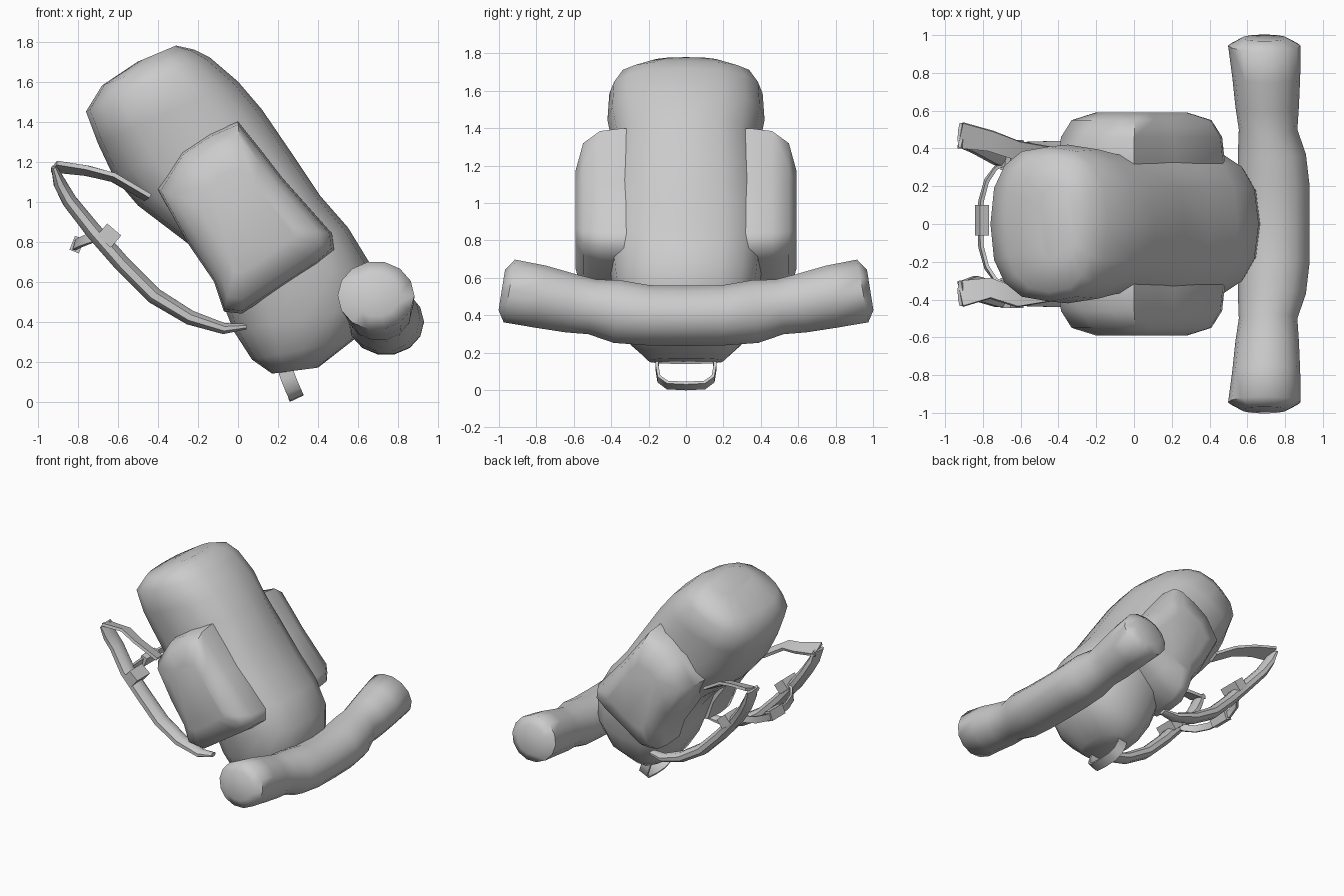
import bpy, bmesh, math
from mathutils import Vector

if "Cube" in bpy.data.objects:
    bpy.data.objects.remove(bpy.data.objects["Cube"])

fabric = bpy.data.materials.new("grey fabric")
fabric.diffuse_color = (0.6, 0.6, 0.6, 1)
fabric.use_nodes = True
fabric.node_tree.nodes["Principled BSDF"].inputs["Base Color"].default_value = fabric.diffuse_color


def loft(name, rings, closed=False, angle=60):
    """Skin a list of equal-length point rings."""
    bm = bmesh.new()
    vr = [[bm.verts.new(p) for p in r] for r in rings]
    n = len(vr[0])
    pairs = list(zip(vr, vr[1:])) + ([(vr[-1], vr[0])] if closed else [])
    for a, b in pairs:
        for i in range(n):
            j = (i + 1) % n
            bm.faces.new((a[i], a[j], b[j], b[i]))
    if not closed:
        bm.faces.new(vr[0])
        bm.faces.new(vr[-1])
    bmesh.ops.recalc_face_normals(bm, faces=bm.faces)
    me = bpy.data.meshes.new(name)
    bm.to_mesh(me)
    bm.free()
    me.materials.append(fabric)
    ob = bpy.data.objects.new(name, me)
    bpy.context.collection.objects.link(ob)
    bpy.ops.object.select_all(action='DESELECT')
    ob.select_set(True)
    bpy.context.view_layer.objects.active = ob
    bpy.ops.object.shade_smooth_by_angle(angle=math.radians(angle))
    return ob


def spow(v, n):
    return math.copysign(abs(v) ** (2 / n), v)


def sweep(name, path, side, width, thick, sides=4, angle=50):
    """Sweep a flat strap section along a path; side may be one vector or a list."""
    pts = [Vector(p) for p in path]
    rings = []
    for i, p in enumerate(pts):
        t = (pts[min(i + 1, len(pts) - 1)] - pts[max(i - 1, 0)]).normalized()
        s = Vector(side)
        s = (s - t * s.dot(t)).normalized()
        nrm = t.cross(s)
        w = width[i] if isinstance(width, list) else width
        h = thick[i] if isinstance(thick, list) else thick
        k = 1.414 if sides == 4 else 1
        ring = []
        for q in range(sides):
            a = 2 * math.pi * (q + 0.5) / sides
            ring.append(p + s * math.cos(a) * w / 2 * k + nrm * math.sin(a) * h / 2 * k)
        rings.append(ring)
    return loft(name, rings, angle=angle)


# Main pack: back x, back z, front x, front z, half width
stations = [
    (0.17, 0.14, 0.40, 0.17, 0.20), (0.07, 0.21, 0.58, 0.31, 0.31),
    (-0.02, 0.35, 0.67, 0.48, 0.37), (-0.08, 0.50, 0.66, 0.69, 0.40),
    (-0.14, 0.66, 0.55, 0.87, 0.42), (-0.25, 0.79, 0.41, 1.03, 0.42),
    (-0.50, 0.98, 0.27, 1.24, 0.41), (-0.62, 1.12, 0.12, 1.46, 0.39),
    (-0.70, 1.29, 0.00, 1.60, 0.42), (-0.76, 1.45, -0.14, 1.72, 0.41),
    (-0.68, 1.58, -0.22, 1.76, 0.36), (-0.50, 1.70, -0.31, 1.78, 0.21)]
rings = []
for bx, bz, fx, fz, w in stations:
    ring = []
    for k in range(16):
        t = 2 * math.pi * k / 16
        c, s = spow(math.cos(t), 2.5), spow(math.sin(t), 2.5)
        ring.append(((bx + fx) / 2 + c * (fx - bx) / 2, s * w,
                     (bz + fz) / 2 + c * (fz - bz) / 2))
    rings.append(ring)
loft("main_pack", rings)

# Side pockets, bulging outward from the pack
outline = [(-0.40, 1.06), (-0.28, 1.25), (-0.14, 1.34), (0.0, 1.40), (0.12, 1.25),
           (0.22, 1.12), (0.47, 0.84), (0.48, 0.76), (0.40, 0.69), (0.20, 0.56),
           (0.02, 0.44), (-0.07, 0.45), (-0.12, 0.60), (-0.25, 0.79)]
cx, cz = 0.04, 0.90
for sy, label in ((1, "left"), (-1, "right")):
    layers = [(0.18, 0.98), (0.34, 1.0), (0.46, 0.97), (0.55, 0.84), (0.59, 0.55)]
    loft(label + "_pocket", [[(cx + (x - cx) * k, sy * y, cz + (z - cz) * k)
                              for x, z in outline] for y, k in layers])

# Bed roll: distance along y, centre x, centre z, radii, tilt of the section
half = [(0.0, 0.74, 0.397, 0.19, 0.165, 0.0), (0.2, 0.74, 0.40, 0.19, 0.165, 0.03),
        (0.37, 0.73, 0.42, 0.18, 0.172, 0.1), (0.50, 0.71, 0.445, 0.155, 0.15, 0.15),
        (0.62, 0.705, 0.465, 0.168, 0.16, 0.17), (0.78, 0.70, 0.50, 0.18, 0.17, 0.18),
        (0.945, 0.69, 0.53, 0.192, 0.172, 0.18), (0.985, 0.69, 0.535, 0.12, 0.11, 0.16)]
full = [(-y, x, z, rx, rz, -t) for y, x, z, rx, rz, t in half[:0:-1]] + half
loft("bed_roll", [[(x + rx * math.cos(a), y - rz * math.sin(a) * t, z + rz * math.sin(a))
                   for a in (2 * math.pi * k / 14 for k in range(14))]
                  for y, x, z, rx, rz, t in full])

# Shoulder straps: padded lower run and thin upper webbing
for sy, top, label in ((1, 0.47, "left"), (-1, 0.37, "right")):
    pad = [(0.04, 0.37, 0.375), (-0.07, 0.38, 0.365), (-0.24, 0.38, 0.42),
           (-0.42, 0.375, 0.53), (-0.58, 0.37, 0.69), (-0.72, 0.375, 0.85),
           (-0.84, top - 0.03, 1.0), (-0.89, top - 0.01, 1.09), (-0.92, top, 1.175)]
    sweep(label + "_shoulder_pad", [(x, sy * y, z) for x, y, z in pad], (0, 1, 0),
          [0.07, 0.10, 0.13, 0.14, 0.14, 0.14, 0.14, 0.14, 0.14],
          [0.03, 0.06, 0.08, 0.09, 0.09, 0.09, 0.08, 0.07, 0.03], 8)
    web = [(-0.92, top, 1.175), (-0.76, top - 0.03, 1.155), (-0.62, 0.39, 1.12), (-0.45, 0.36, 1.02)]
    sweep(label + "_upper_webbing", [(x, sy * y, z) for x, y, z in web], (0, 1, 0.3 * sy),
          [0.14, 0.11, 0.10, 0.10], 0.022)
    # Loop that holds the chest strap
    sweep(label + "_strap_loop", [(-0.68, sy * 0.365, 0.86), (-0.61, sy * 0.365, 0.80)],
          (0, 1, 0), 0.16, 0.08)

# Chest strap and buckle
arc = [(-0.65, 0.34, 0.84), (-0.73, 0.30, 0.82), (-0.78, 0.23, 0.80), (-0.81, 0.12, 0.785), (-0.815, 0, 0.78)]
arc += [(x, -y, z) for x, y, z in arc[-2::-1]]
sweep("chest_strap", arc, (0.25, 0, 1), 0.05, 0.018)
sweep("chest_buckle", [(-0.805, -0.06, 0.785), (-0.805, 0.10, 0.785)], (0.4, 0, 1), 0.075, 0.05)

# Carry handle hanging under the base
loop = [(0.225, 0.15, 0.20), (0.25, 0.155, 0.12), (0.275, 0.145, 0.06), (0.29, 0.10, 0.027), (0.29, 0, 0.022)]
loop += [(x, -y, z) for x, y, z in loop[-2::-1]]
sweep("carry_handle", loop, (0.85, 0, 0.4), 0.075, 0.016)
